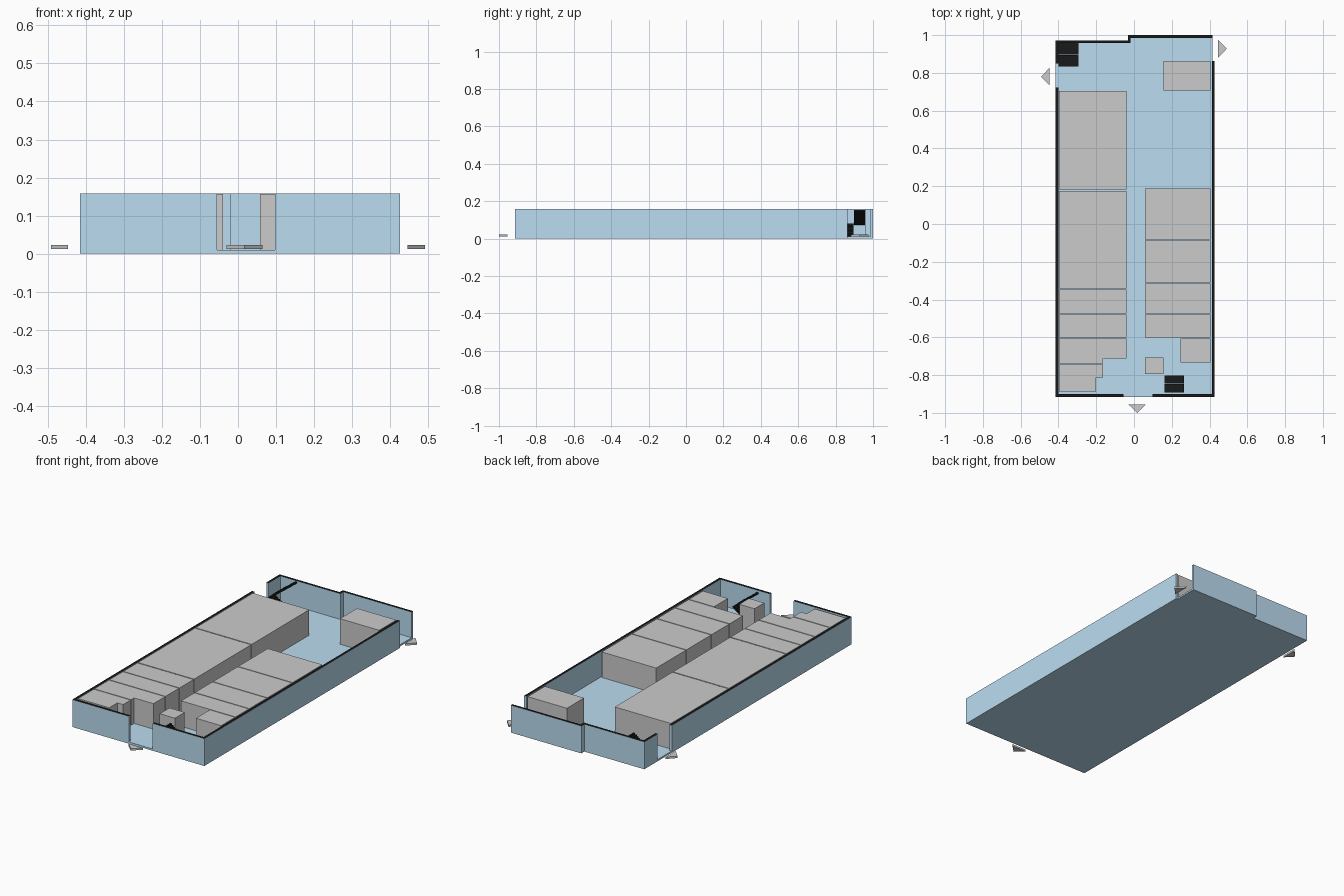
import bpy, bmesh
from math import cos, sin, pi
from mathutils import Matrix

if "Cube" in bpy.data.objects:
    bpy.data.objects.remove(bpy.data.objects["Cube"])

FLOOR, TOP, T = 0.01, 0.158, 0.014   # floor thickness, wall top, wall thickness


def material(name, color):
    m = bpy.data.materials.new(name)
    m.diffuse_color = (*color, 1)
    m.use_nodes = True
    m.node_tree.nodes["Principled BSDF"].inputs["Base Color"].default_value = m.diffuse_color
    return m


blue = material("blue", (0.50, 0.72, 0.88))
black = material("black", (0.01, 0.01, 0.01))


def prism(name, pts, z0, z1, mats=(), matrix=None):
    """Extrude a flat outline from z0 to z1; a second material colours the top."""
    bm = bmesh.new()
    base = bm.faces.new([bm.verts.new((x, y, z0)) for x, y in pts])
    ext = bmesh.ops.extrude_face_region(bm, geom=[base])["geom"]
    for v in ext:
        if isinstance(v, bmesh.types.BMVert):
            v.co.z = z1
    bmesh.ops.recalc_face_normals(bm, faces=bm.faces)
    if len(mats) > 1:
        for f in bm.faces:
            if f.normal.z > 0.9:
                f.material_index = 1
    if matrix is not None:
        bm.transform(matrix)
    me = bpy.data.meshes.new(name)
    bm.to_mesh(me)
    bm.free()
    for m in mats:
        me.materials.append(m)
    ob = bpy.data.objects.new(name, me)
    bpy.context.collection.objects.link(ob)
    return ob


def rect(x0, x1, y0, y1):
    return [(x0, y0), (x1, y0), (x1, y1), (x0, y1)]


# Outline of the building
L, R, RB, F, B1, B2, SX = -0.415, 0.426, 0.416, -0.915, 0.972, 1.0, -0.033
prism("floor", [(L, F), (R, F), (R, 0.864), (RB, 0.864), (RB, B2), (SX, B2),
                (SX, B1), (L, B1)], 0, FLOOR, [blue])

# Perimeter walls with dark top faces, leaving three door openings
walls = {
    "left_wall": [(-0.055, F), (-0.055, F + T), (L + T, F + T), (L + T, 0.722),
                  (L, 0.722), (L, F)],
    "right_wall": [(0.097, F), (R, F), (R, 0.864), (R - T, 0.864),
                   (R - T, F + T), (0.097, F + T)],
    "back_wall": [(L, 0.85), (L + T, 0.85), (L + T, B1 - T), (SX + T, B1 - T),
                  (SX + T, B2 - T), (RB, B2 - T), (RB, B2), (SX, B2),
                  (SX, B1), (L, B1)],
}
for name, pts in walls.items():
    prism(name, pts, FLOOR, TOP, [blue, black])

# Room blocks: left row, right row and single rooms
rooms = [rect(-0.397, -0.04, a, b) for a, b in
         [(0.182, 0.705), (-0.342, 0.176), (-0.475, -0.348), (-0.602, -0.480)]]
rooms += [rect(0.058, 0.405, a, b) for a, b in
          [(-0.082, 0.188), (-0.311, -0.087), (-0.475, -0.316), (-0.601, -0.480)]]
rooms += [
    rect(0.155, 0.405, 0.706, 0.862),
    rect(0.245, 0.405, -0.732, -0.606),
    rect(0.058, 0.155, -0.795, -0.706),
    [(-0.397, -0.739), (-0.163, -0.739), (-0.163, -0.712), (-0.04, -0.712),
     (-0.04, -0.607), (-0.397, -0.607)],
    [(-0.397, -0.886), (-0.2, -0.886), (-0.2, -0.812), (-0.163, -0.812),
     (-0.163, -0.744), (-0.397, -0.744)],
]
for i, pts in enumerate(rooms):
    prism(f"room_block_{i + 1}", pts, FLOOR, 0.157)


# Two-flight stairs: each flight is a stepped profile extruded along its width
def flight(name, cx, cy, length, width, z0, z1, direction, steps=10):
    run, rise = length / steps, (z1 - z0) / steps
    pts = []
    for i in range(steps):
        pts += [(i * run, z0 + i * rise), (i * run, z0 + (i + 1) * rise)]
    pts += [(length, z1), (length, z1 - rise), (run, z0)]
    pts = [(direction * (x - length / 2), z) for x, z in pts]
    # profile (x, z) upright, extrusion along -y
    m = Matrix.Translation((cx, cy, 0)) @ Matrix.Rotation(pi / 2, 4, "X")
    prism(name, pts, -width / 2, width / 2, [black], m)


def stairs(name, cx, cy, length, depth, side):
    w = depth / 2 - 0.002
    flight(name + "_lower", cx, cy - side * depth / 4, length, w, FLOOR, 0.08, -side)
    flight(name + "_upper", cx, cy + side * depth / 4, length, w, 0.073, 0.152, side)


stairs("back_stairs", -0.347, 0.897, 0.104, 0.128, 1)
stairs("front_stairs", 0.213, -0.846, 0.102, 0.092, -1)


# Flat arrow markers outside each door
def arrow(name, x, y, angle):
    c, s = cos(angle), sin(angle)
    tri = [(0.045, 0), (0, 0.047), (0, -0.047)]
    prism(name, [(x + c * u - s * v, y + s * u + c * v) for u, v in tri], 0.012, 0.023)


arrow("front_arrow", 0.017, -0.955, -pi / 2)
arrow("left_arrow", -0.447, 0.780, pi)
arrow("right_arrow", 0.446, 0.928, 0)
